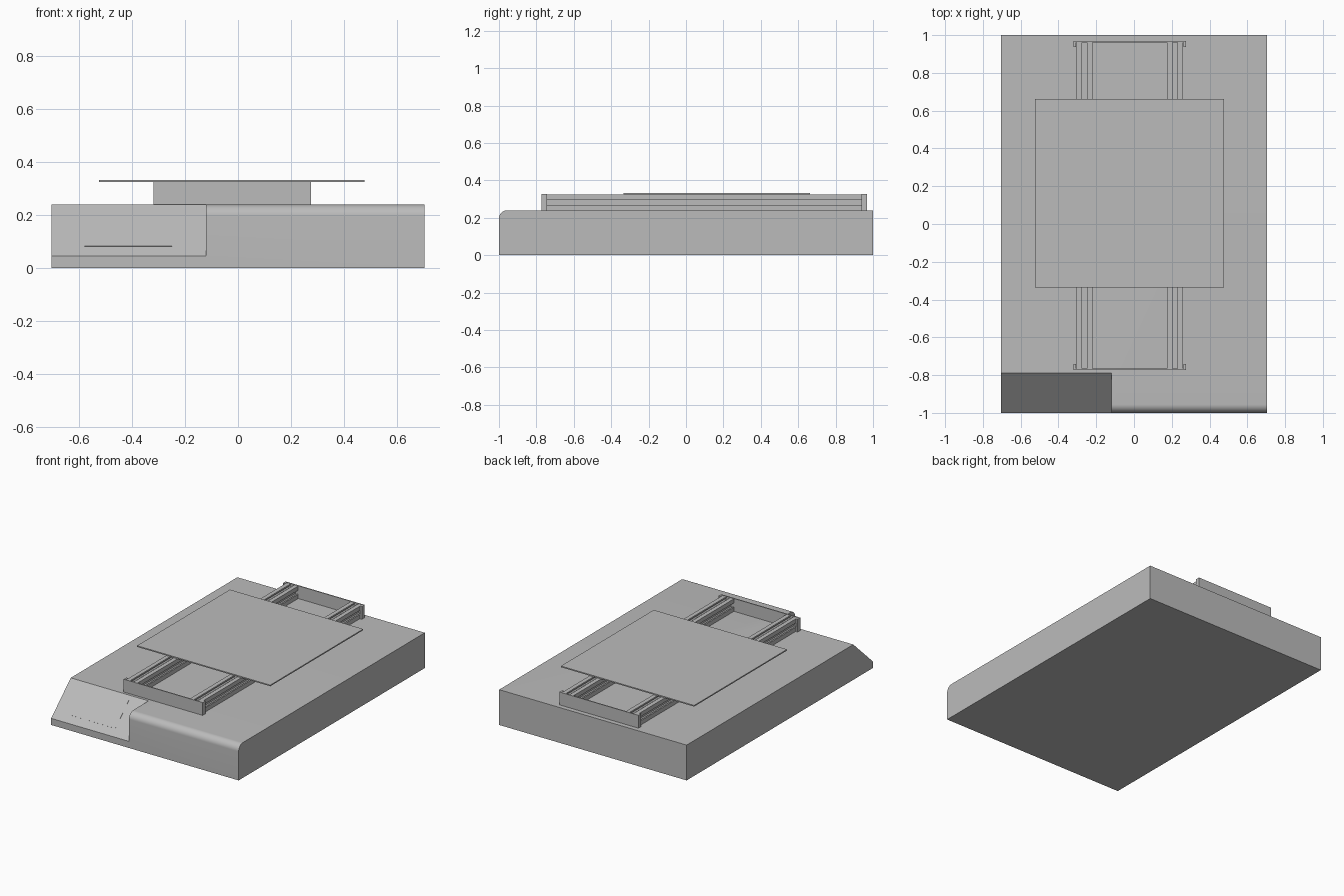
import bpy, bmesh, math
from mathutils import Vector

old = bpy.data.objects.get("Cube")
if old:
    bpy.data.objects.remove(old, do_unlink=True)

grey = bpy.data.materials.new("machine grey")
grey.use_nodes = True
grey.diffuse_color = (0.5, 0.5, 0.5, 1)
grey.node_tree.nodes["Principled BSDF"].inputs["Base Color"].default_value = (0.5, 0.5, 0.5, 1)


def prism(name, outline, direction):
    """Extrude a closed outline of 3D points along a direction."""
    bm = bmesh.new()
    face = bm.faces.new([bm.verts.new(p) for p in outline])
    result = bmesh.ops.extrude_face_region(bm, geom=[face])
    moved = [v for v in result["geom"] if isinstance(v, bmesh.types.BMVert)]
    bmesh.ops.translate(bm, verts=moved, vec=Vector(direction))
    bmesh.ops.recalc_face_normals(bm, faces=bm.faces)
    mesh = bpy.data.meshes.new(name)
    bm.to_mesh(mesh)
    bm.free()
    mesh.materials.append(grey)
    obj = bpy.data.objects.new(name, mesh)
    bpy.context.collection.objects.link(obj)
    return obj


def box(name, x0, x1, y0, y1, z0, z1):
    outline = [(x0, y0, z0), (x1, y0, z0), (x1, y1, z0), (x0, y1, z0)]
    return prism(name, outline, (0, 0, z1 - z0))


HALF, TOP, RADIUS = 0.705, 0.24, 0.045
SLOPE_BACK, SLOPE_LOW, SLOPE_X = -0.79, 0.045, -0.12
pitch = (TOP - SLOPE_LOW) / (SLOPE_BACK + 1)

# Base body with a rounded front top edge
side = [(-HALF, 1, 0), (-HALF, 1, TOP)]
for i in range(13):
    a = math.pi / 2 * (1 + i / 12)
    side.append((-HALF, -1 + RADIUS + RADIUS * math.cos(a),
                 TOP - RADIUS + RADIUS * math.sin(a)))
side.append((-HALF, -1, 0))
base = prism("base_body", side, (2 * HALF, 0, 0))


def on_slope(y):
    return SLOPE_LOW + pitch * (y + 1)


# Sloped console corner cut out of the base
wedge = [(-0.8, -0.7, on_slope(-0.7)), (-0.8, -1.1, on_slope(-1.1)),
         (-0.8, -1.1, on_slope(-0.7))]
cutter = prism("console_cutter", wedge, (SLOPE_X + 0.8, 0, 0))
cutter.hide_render = True
cut = base.modifiers.new("console_slope", "BOOLEAN")
cut.operation = "DIFFERENCE"
cut.solver = "EXACT"
cut.object = cutter
bpy.ops.object.select_all(action="DESELECT")
bpy.context.view_layer.objects.active = base
base.select_set(True)
bpy.ops.object.modifier_apply(modifier=cut.name)
bpy.data.objects.remove(cutter, do_unlink=True)
bpy.ops.object.shade_smooth_by_angle(angle=math.radians(30))

# Thin control panel lying on the slope
panel = [(x, y, on_slope(y)) for x, y in
         [(-0.58, -0.96), (-0.25, -0.96), (-0.25, -0.812), (-0.58, -0.812)]]
prism("control_panel", panel, Vector((0, -pitch, 1)).normalized() * 0.001)

# Slotted rails: one quarter of the section, turned four times
FRONT, BACK = -0.772, 0.968
R, SLOT, DEEP, WIDE, LIP = 0.0425, 0.014, 0.022, 0.024, 0.01
quarter = [(R, R), (SLOT, R), (SLOT, R - LIP), (WIDE, R - LIP), (SLOT, R - DEEP),
           (-SLOT, R - DEEP), (-WIDE, R - LIP), (-SLOT, R - LIP), (-SLOT, R)]
for name, cx in (("right_rail", -0.2625), ("left_rail", 0.2175)):
    section = []
    for turn in range(4):
        for x, z in quarter:
            for _ in range(turn):
                x, z = -z, x
            section.append((cx + x, FRONT + 0.007, TOP + R + z))
    prism(name, section, (0, BACK - FRONT - 0.014, 0))

# End brackets: thin plate with a short flange returned along each rail
for name, y, inward in (("front_bracket", FRONT, 1), ("back_bracket", BACK, -1)):
    a, b = y + inward * 0.007, y + inward * 0.03
    outline = [(-0.32, y), (0.275, y), (0.275, b), (0.261, b),
               (0.261, a), (-0.306, a), (-0.306, b), (-0.32, b)]
    prism(name, [(px, py, TOP) for px, py in outline], (0, 0, 0.087))

# Square work table resting on the rails
box("work_table", -0.525, 0.477, -0.335, 0.663, 0.325, 0.333)
